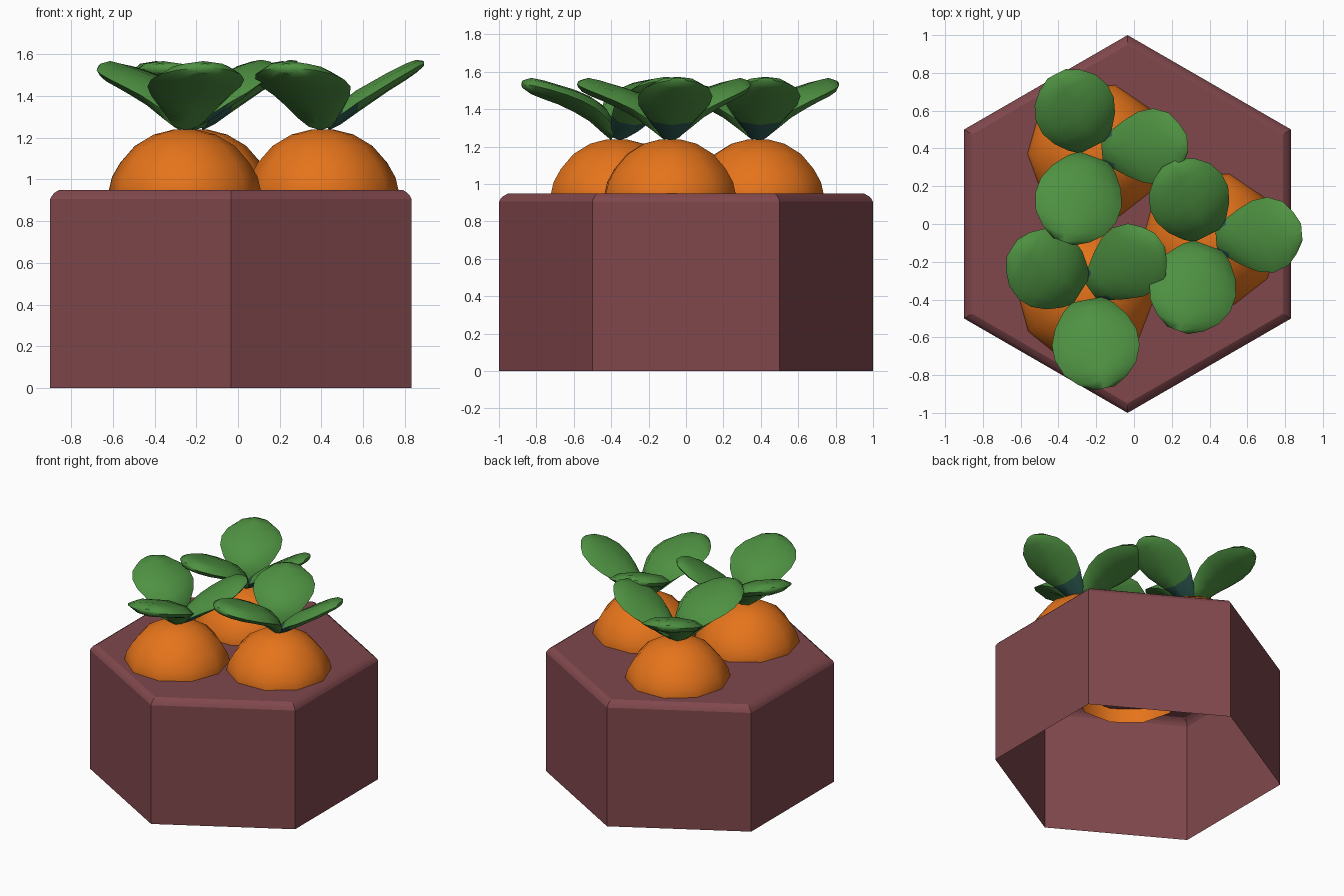
import bpy, math
from mathutils import Vector

if "Cube" in bpy.data.objects:
    bpy.data.objects.remove(bpy.data.objects["Cube"])


def material(name, rgb):
    m = bpy.data.materials.new(name)
    m.diffuse_color = (*rgb, 1)
    m.use_nodes = True
    m.node_tree.nodes["Principled BSDF"].inputs["Base Color"].default_value = m.diffuse_color
    return m


PLUM = material("plum brown", (0.215, 0.064, 0.073))
ORANGE = material("carrot orange", (0.79, 0.175, 0.011))
GREEN = material("leaf green", (0.077, 0.285, 0.054))
TEAL = material("stem teal", (0.03, 0.115, 0.095))


def loft(name, rings, mats, cap_start, cap_end, angle, rule=None):
    """Skin a list of equal-sized rings of points into one object."""
    n = len(rings[0])
    verts = [p for r in rings for p in r]
    faces = []
    for i in range(len(rings) - 1):
        for j in range(n):
            k = (j + 1) % n
            faces.append((i * n + j, i * n + k, (i + 1) * n + k, (i + 1) * n + j))
    if cap_start:
        faces.append(tuple(reversed(range(n))))
    if cap_end:
        faces.append(tuple(range(len(verts) - n, len(verts))))
    me = bpy.data.meshes.new(name)
    me.from_pydata(verts, [], faces)
    for m in mats:
        me.materials.append(m)
    if rule:
        for p in me.polygons:
            p.material_index = rule(p.center)
    ob = bpy.data.objects.new(name, me)
    bpy.context.collection.objects.link(ob)
    bpy.ops.object.select_all(action='DESELECT')
    ob.select_set(True)
    bpy.context.view_layer.objects.active = ob
    bpy.ops.object.shade_smooth_by_angle(angle=math.radians(angle))
    return ob


def ring(cx, cy, r, z, n, start):
    return [(cx + r * math.cos(start + math.tau * k / n),
             cy + r * math.sin(start + math.tau * k / n), z) for k in range(n)]


# Hexagonal planter: open underneath, rounded top rim
profile = [(1, 0), (1, 0.905), (0.99, 0.922), (0.977, 0.935), (0.95, 0.95)]
loft("hex_planter", [ring(-0.034, 0, r, z, 6, math.pi / 2) for r, z in profile],
     [PLUM], False, True, 25)

# Carrot top, open underneath inside the planter: radius and height
DOME = [(0.36, 0.84), (0.364, 0.95), (0.35, 1.01), (0.31, 1.08),
        (0.24, 1.16), (0.148, 1.215), (0.057, 1.238)]

# Leaf sections: reach, underside height, top height, half width
BROAD = [(0.03, 1.235, 1.36, 0.075), (0.07, 1.27, 1.42, 0.12),
         (0.14, 1.335, 1.47, 0.17), (0.22, 1.385, 1.505, 0.20),
         (0.30, 1.425, 1.53, 0.20), (0.38, 1.455, 1.555, 0.17),
         (0.44, 1.48, 1.567, 0.115), (0.48, 1.51, 1.555, 0.05)]
SMALL = [(0.03, 1.235, 1.31, 0.06), (0.09, 1.265, 1.37, 0.105),
         (0.16, 1.315, 1.425, 0.15), (0.24, 1.37, 1.47, 0.19),
         (0.32, 1.425, 1.515, 0.20), (0.40, 1.475, 1.555, 0.17),
         (0.45, 1.51, 1.573, 0.11), (0.485, 1.54, 1.568, 0.045)]


def leaf(name, cx, cy, angle, shape, reach, width):
    d = Vector((math.cos(angle), math.sin(angle), 0))
    side = Vector((-d.y, d.x, 0))
    rings = []
    for r, lo, hi, w in shape:
        c = Vector((cx, cy, (lo + hi) / 2)) + d * r * reach
        rings.append([c + side * w * width * math.cos(math.tau * k / 8)
                      + Vector((0, 0, (hi - lo) / 2 * math.sin(math.tau * k / 8)))
                      for k in range(8)])
    # Only the small leaf has a teal stem
    if shape is SMALL:
        loft(name, rings, [GREEN, TEAL], True, True, 50,
             lambda c: 1 if c.z < 1.33 else 0)
    else:
        loft(name, rings, [GREEN], True, True, 50)


# Three carrots, each with three leaves
CARROTS = [("right", 0.405, -0.085, 0), ("back", -0.2, 0.385, 0),
           ("front", -0.255, -0.37, 31)]
LEAVES = [(117, BROAD, 0.96, 1.06), (250, BROAD, 1.06, 1.14), (5, SMALL, 1.0, 1.0)]
for label, cx, cy, turn in CARROTS:
    start = math.radians(38 + turn)
    loft(label + "_carrot", [ring(cx, cy, r, z, 10, start) for r, z in DOME],
         [ORANGE], False, True, 45)
    for i, (a, shape, reach, width) in enumerate(LEAVES):
        leaf(f"{label}_leaf_{i + 1}", cx, cy, math.radians(a + turn), shape, reach, width)
